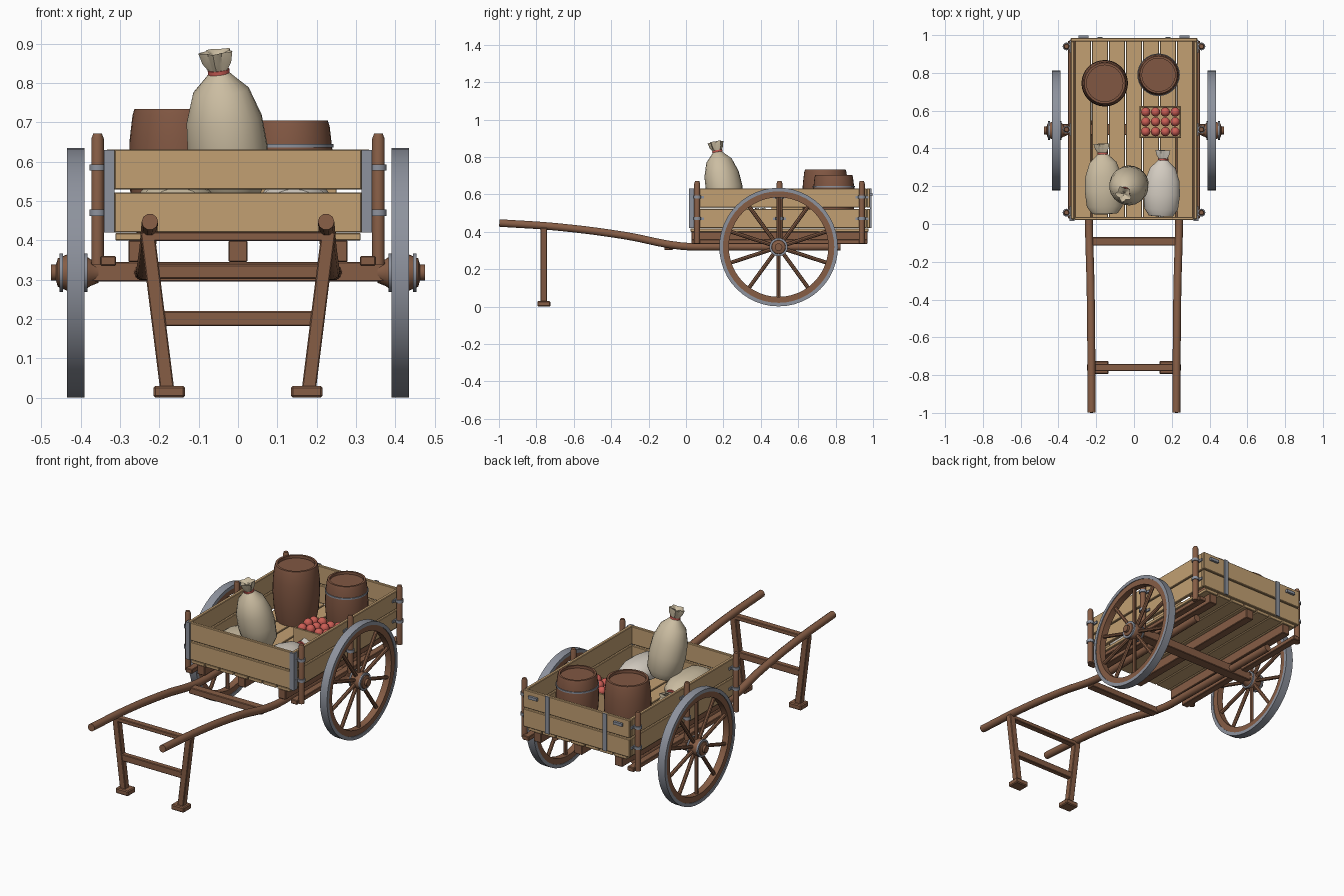
import bpy, bmesh, math
from mathutils import Vector, Matrix

cube = bpy.data.objects.get("Cube")
if cube:
    bpy.data.objects.remove(cube, do_unlink=True)


def material(name, rgb):
    m = bpy.data.materials.new(name)
    m.use_nodes = True
    m.diffuse_color = (*rgb, 1)
    m.node_tree.nodes["Principled BSDF"].inputs["Base Color"].default_value = (*rgb, 1)
    return m


PLANK = material("light plank wood", (0.54, 0.35, 0.17))
BROWN = material("brown wood", (0.24, 0.11, 0.06))
CASK = material("barrel wood", (0.22, 0.095, 0.055))
IRON = material("iron", (0.27, 0.29, 0.34))
SACK = material("tan sackcloth", (0.60, 0.51, 0.36))
PALE = material("pale sackcloth", (0.65, 0.60, 0.53))
RED = material("red", (0.60, 0.11, 0.09))


def finish(name, bm, mat, smooth=False, bevel=0):
    bmesh.ops.recalc_face_normals(bm, faces=bm.faces)
    me = bpy.data.meshes.new(name)
    bm.to_mesh(me)
    bm.free()
    ob = bpy.data.objects.new(name, me)
    bpy.context.collection.objects.link(ob)
    me.materials.append(mat)
    if smooth:
        bpy.ops.object.select_all(action='DESELECT')
        ob.select_set(True)
        bpy.context.view_layer.objects.active = ob
        bpy.ops.object.shade_smooth_by_angle(angle=math.radians(40))
    if bevel:
        mod = ob.modifiers.new("soft edges", 'BEVEL')
        mod.width, mod.segments = bevel, 1
    return ob


def box(name, x, y, z, mat, bevel=0.003):
    """Box from (min, max) pairs on each axis."""
    bm = bmesh.new()
    bmesh.ops.create_cube(bm, size=1)
    for v in bm.verts:
        v.co = [(lo + hi) / 2 + c * (hi - lo) for c, (lo, hi) in zip(v.co, (x, y, z))]
    return finish(name, bm, mat, bevel=bevel)


def turned(name, profile, mat, start, axis=(0, 0, 1), sides=24, flat=1, ruffle_from=9):
    """Revolve (radius, height) points about an axis from start."""
    bm = bmesh.new()
    rings = []
    for r, h in profile:
        ring = []
        for i in range(sides):
            a = math.tau * i / sides
            k = r * (1 + 0.2 * math.cos(5 * a)) if h > ruffle_from else r
            ring.append(bm.verts.new((k * math.cos(a), k * math.sin(a) * flat, h)))
        rings.append(ring)
    for a, b in zip(rings, rings[1:]):
        for i in range(sides):
            j = (i + 1) % sides
            bm.faces.new((a[i], a[j], b[j], b[i]))
    bmesh.ops.remove_doubles(bm, verts=bm.verts, dist=0.0001)
    turn = Vector(axis).to_track_quat('Z', 'Y').to_matrix().to_4x4()
    bmesh.ops.transform(bm, matrix=Matrix.Translation(start) @ turn, verts=bm.verts)
    return finish(name, bm, mat, smooth=True)


def ring(name, r0, r1, h0, h1, mat, start, axis=(0, 0, 1), sides=24):
    loop = [(r0, h0), (r1, h0), (r1, h1), (r0, h1), (r0, h0)]
    return turned(name, loop, mat, start, axis, sides)


def rod(name, p, q, r, mat, sides=10):
    d = Vector(q) - Vector(p)
    n = d.length
    return turned(name, [(0, 0), (r, 0), (r, n), (0, n)], mat, p, d, sides)


# Floor planks and underframe
for i in range(7):
    x = (i - 3) * 0.09
    box("floor_plank", (x - 0.042, x + 0.042), (0.025, 0.975), (0.40, 0.418), PLANK, 0.002)
for x in (-0.255, 0, 0.255):
    box("floor_beam", (x - 0.024, x + 0.024), (0.03, 0.97), (0.345, 0.40), BROWN)
box("axle_beam", (-0.375, 0.375), (0.47, 0.53), (0.295, 0.345), BROWN)
box("shaft_crossbar", (-0.23, 0.23), (-0.115, -0.07), (0.302, 0.338), BROWN)

# Two-plank walls
for z in (0.42, 0.529):
    top = z + 0.102
    box("front_plank", (-0.315, 0.315), (0.02, 0.038), (z, top), PLANK)
    box("rear_plank", (-0.335, 0.335), (0.967, 0.985), (z, top), PLANK)
    for s in (-1, 1):
        box("side_plank", sorted((s * 0.316, s * 0.335)), (0.025, 0.967), (z, top), PLANK)

for s in (-1, 1):
    # Sills, posts and iron clamps
    box("side_sill", sorted((s * 0.31, s * 0.35)), (0.03, 0.97), (0.335, 0.36), BROWN)
    for y in (0.06, 0.5, 0.94):
        turned("side_post", [(0, 0), (0.016, 0), (0.016, 0.32), (0.011, 0.333), (0, 0.333)],
               BROWN, (s * 0.357, y, 0.338), sides=12)
        for z in (0.47, 0.585):
            ring("post_clamp", 0.015, 0.021, -0.008, 0.008, IRON, (s * 0.357, y, z), sides=12)
            box("clamp_plate", sorted((s * 0.334, s * 0.342)), (y - 0.035, y + 0.035),
                (z - 0.007, z + 0.007), IRON, 0)
    # Corner straps and tailboard fittings
    box("front_strap", sorted((s * 0.314, s * 0.341)), (0.015, 0.025), (0.42, 0.63), IRON, 0)
    box("corner_strap", sorted((s * 0.334, s * 0.341)), (0.02, 0.045), (0.42, 0.63), IRON, 0)
    box("tailboard_strap", sorted((s * 0.168, s * 0.193)), (0.984, 0.991), (0.42, 0.632), IRON, 0)
    box("tailboard_latch", sorted((s * 0.24, s * 0.295)), (0.984, 0.998), (0.59, 0.606), IRON, 0)

    # Curved shaft
    curve = bpy.data.curves.new("shaft", 'CURVE')
    curve.dimensions = '3D'
    curve.bevel_depth, curve.bevel_resolution = 0.021, 3
    curve.use_fill_caps = True
    curve.resolution_u = 5
    path = [(0.224, -0.998, 0.447), (0.226, -0.68, 0.425), (0.23, -0.33, 0.38),
            (0.238, -0.03, 0.324), (0.24, 0.15, 0.32), (0.248, 0.825, 0.32)]
    line = curve.splines.new('BEZIER')
    line.bezier_points.add(len(path) - 1)
    for p, (x, y, z) in zip(line.bezier_points, path):
        p.co = (s * x, y, z)
        p.handle_left_type = p.handle_right_type = 'AUTO'
    shaft = bpy.data.objects.new("shaft", curve)
    bpy.context.collection.objects.link(shaft)
    curve.materials.append(BROWN)
    bpy.ops.object.select_all(action='DESELECT')
    shaft.select_set(True)
    bpy.context.view_layer.objects.active = shaft
    bpy.ops.object.convert(target='MESH')
    bpy.ops.object.shade_smooth_by_angle(angle=math.radians(40))

    # Splayed prop leg and foot
    leg = box("prop_leg", (-0.018, 0.018), (-0.778, -0.742), (0.02, 0.42), BROWN)
    for v in leg.data.vertices:
        v.co.x += s * (0.18 + 0.05 * (v.co.z - 0.02) / 0.4)
    box("prop_foot", sorted((s * 0.135, s * 0.215)), (-0.795, -0.725), (0, 0.03), BROWN, 0.005)

    # Wheel: iron tyre, wooden rim, spokes and hub
    out = (s, 0, 0)
    ring("tyre", 0.298, 0.317, 0.39, 0.435, IRON, (0, 0.495, 0.318), out, 48)
    ring("wheel_rim", 0.266, 0.299, 0.394, 0.431, BROWN, (0, 0.495, 0.318), out, 48)
    for i in range(10):
        a = math.tau * i / 10
        d = Vector((0, math.sin(a), math.cos(a)))
        c = Vector((s * 0.412, 0.495, 0.318))
        rod("spoke", c + d * 0.03, c + d * 0.27, 0.0105, BROWN, 8)
    hub = [(0, 0.355), (0.026, 0.355), (0.034, 0.375), (0.046, 0.392), (0.046, 0.435),
           (0.036, 0.458), (0.02, 0.463), (0.02, 0.476), (0, 0.476)]
    turned("hub", hub, BROWN, (0, 0.495, 0.318), out)
    for h in (0.383, 0.445):
        ring("hub_band", 0.03, 0.049, h, h + 0.009, IRON, (0, 0.495, 0.318), out)

box("prop_top_bar", (-0.245, 0.245), (-0.778, -0.742), (0.398, 0.421), BROWN)
box("prop_lower_bar", (-0.21, 0.21), (-0.775, -0.745), (0.182, 0.22), BROWN)

# Barrels with recessed lids
for name, x, y, r, h in (("large_barrel", -0.155, 0.745, 0.123, 0.315),
                         ("small_barrel", 0.13, 0.79, 0.112, 0.285)):
    shape = [(0, 0), (0.84, 0), (0.94, 0.2), (1, 0.5), (0.98, 0.75), (0.92, 0.95), (0.88, 1),
             (0.78, 1), (0.78, 0.95), (0, 0.95)]
    turned(name, [(a * r, b * h) for a, b in shape], CASK, (x, y, 0.419), sides=32)
ring("barrel_hoop", 0.1, 0.1125, 0.636, 0.645, IRON, (0.13, 0.79, 0), sides=32)

# Apple crate
box("crate_base", (0.03, 0.25), (0.456, 0.626), (0.419, 0.49), PLANK)
for x in (0.03, 0.242):
    box("crate_side", (x, x + 0.008), (0.456, 0.626), (0.419, 0.53), PLANK, 0.001)
for y in (0.456, 0.618):
    box("crate_end", (0.03, 0.25), (y, y + 0.008), (0.419, 0.53), PLANK, 0.001)
for i in range(4):
    for j in range(3):
        bm = bmesh.new()
        bmesh.ops.create_uvsphere(bm, u_segments=12, v_segments=8, radius=0.025)
        at = (0.062 + i * 0.052, 0.489 + j * 0.052, 0.522 + 0.008 * ((i + j) % 2))
        bmesh.ops.translate(bm, vec=at, verts=bm.verts)
        finish("apple", bm, RED, smooth=True)

# Tied sacks
sack = [(0, 0), (0.07, 0.005), (0.098, 0.045), (0.106, 0.13), (0.1, 0.21), (0.074, 0.285),
        (0.036, 0.322), (0.024, 0.335), (0.034, 0.36), (0.04, 0.388), (0.018, 0.38), (0, 0.36)]
for name, mat, foot, tip, flat in (
        ("upright_sack", SACK, (-0.012, 0.228, 0.505), (-0.055, 0.158, 0.88), 0.92),
        ("left_lying_sack", SACK, (-0.153, 0.05, 0.488), (-0.168, 0.425, 0.5), 0.66),
        ("right_lying_sack", PALE, (0.142, 0.038, 0.488), (0.157, 0.39, 0.5), 0.66)):
    d = Vector(tip) - Vector(foot)
    k = d.length / 0.388
    turned(name, [(r * min(k, 1), h * k) for r, h in sack], mat, foot, d, 20, flat, 0.345 * k)
    ring("sack_tie", 0.018, 0.028, 0.33 * k, 0.34 * k, RED, foot, d, 16)
